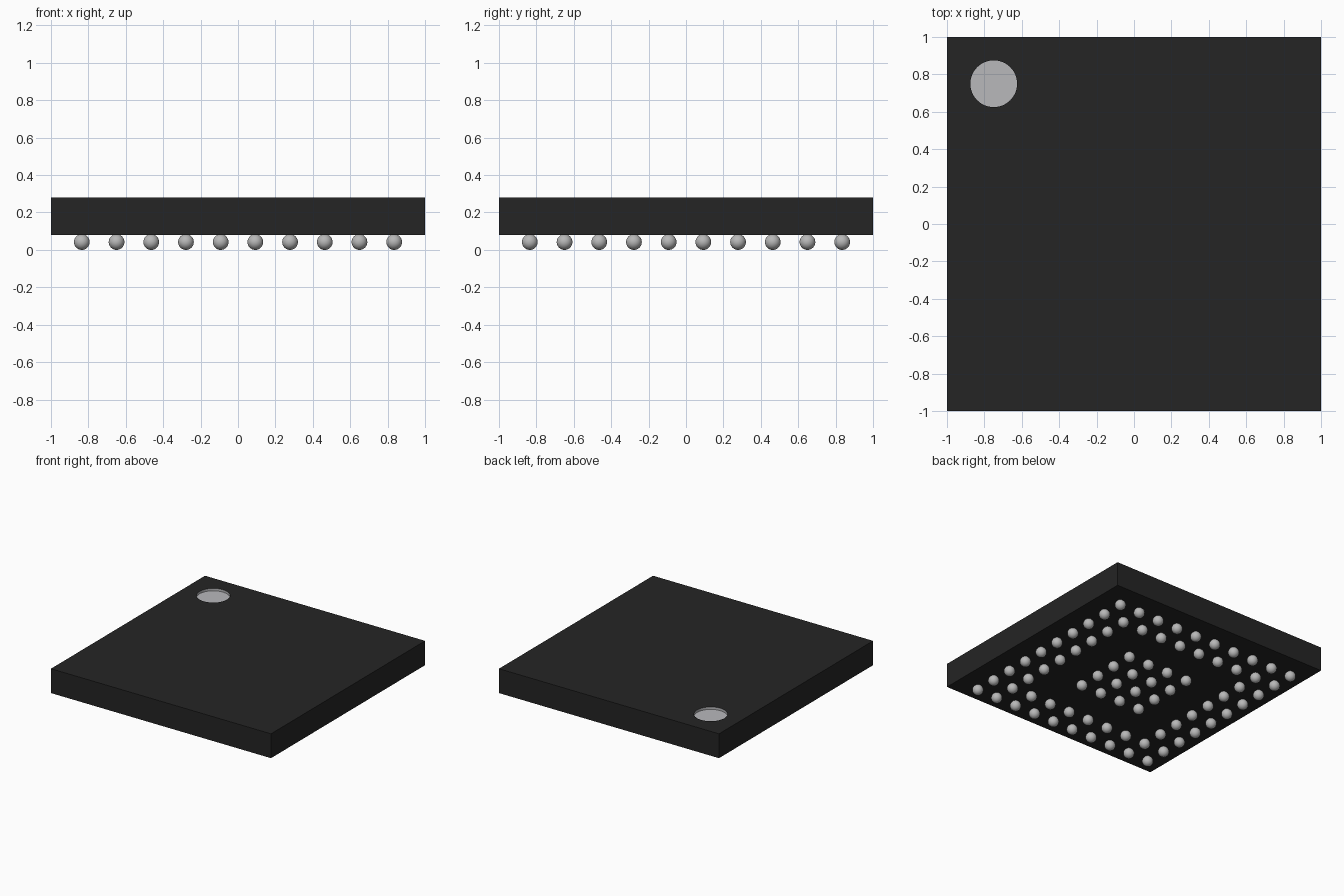
import bpy, bmesh
from mathutils import Matrix

if "Cube" in bpy.data.objects:
    bpy.data.objects.remove(bpy.data.objects["Cube"])


def material(name, rgb):
    m = bpy.data.materials.new(name)
    m.diffuse_color = (*rgb, 1)
    m.use_nodes = True
    m.node_tree.nodes["Principled BSDF"].inputs["Base Color"].default_value = m.diffuse_color
    return m


BLACK = material("black_plastic", (0.018, 0.018, 0.018))
MARK = material("marker_grey", (0.48, 0.48, 0.50))
SOLDER = material("solder_grey", (0.48, 0.48, 0.48))


def finish(name, bm, *mats):
    me = bpy.data.meshes.new(name)
    bm.to_mesh(me)
    bm.free()
    for m in mats:
        me.materials.append(m)
    ob = bpy.data.objects.new(name, me)
    bpy.context.collection.objects.link(ob)
    return ob


# package body: flat square slab
BOTTOM, TOP = 0.08, 0.28
bm = bmesh.new()
bmesh.ops.create_cube(bm, size=1, matrix=Matrix.Translation((0, 0, (BOTTOM + TOP) / 2))
                      @ Matrix.Diagonal((2, 2, TOP - BOTTOM, 1)))
body = finish("package_body", bm, BLACK, MARK)

# round corner recess, cut into the top
DEPTH = 0.02
bm = bmesh.new()
bmesh.ops.create_cone(bm, cap_ends=True, segments=48, radius1=0.125, radius2=0.125,
                      depth=2 * DEPTH, matrix=Matrix.Translation((-0.75, 0.75, TOP)))
for f in bm.faces:
    f.material_index = 1
cutter = finish("recess_cutter", bm, BLACK, MARK)
cutter.hide_render = True
cutter.hide_set(True)
cut = body.modifiers.new("recess", 'BOOLEAN')
cut.operation = 'DIFFERENCE'
cut.solver = 'EXACT'
cut.object = cutter

# solder balls: two outer rings and a 4 x 4 centre block on a 10 x 10 grid
N, SPAN, R = 10, 0.835, 0.042
bm = bmesh.new()
for i in range(N):
    for j in range(N):
        ring = min(i, j, N - 1 - i, N - 1 - j)
        if ring == 2:
            continue
        x, y = (-SPAN + 2 * SPAN * k / (N - 1) for k in (i, j))
        bmesh.ops.create_uvsphere(bm, u_segments=24, v_segments=16, radius=R,
                                  matrix=Matrix.Translation((x, y, R)))
for f in bm.faces:
    f.smooth = True
finish("solder_balls", bm, SOLDER)
